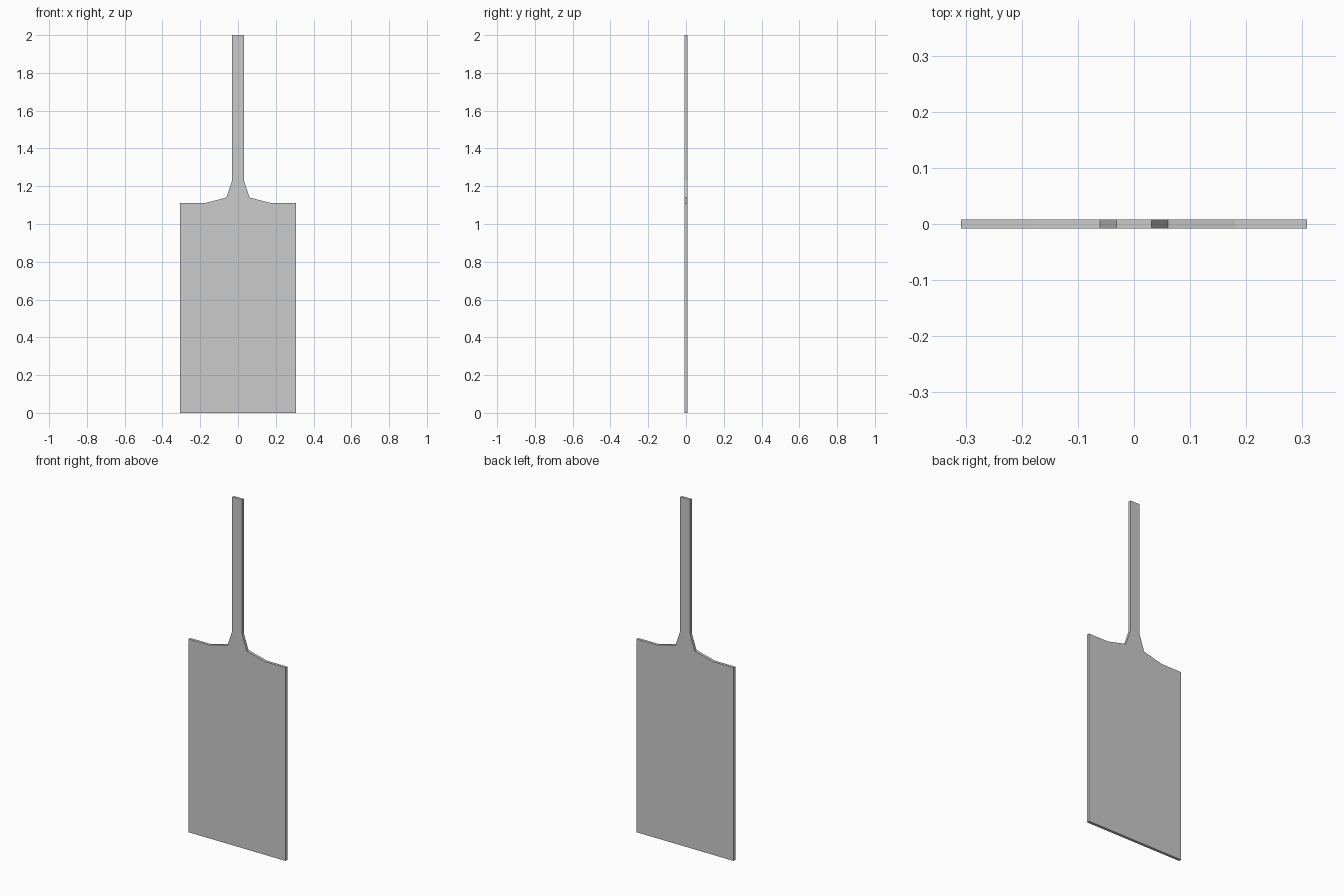
import bpy, bmesh

if "Cube" in bpy.data.objects:
    bpy.data.objects.remove(bpy.data.objects["Cube"])

HALF_T = 0.008

# Right half of the outline, bottom to top (x, z)
half = [(0.308, 0), (0.308, 1.11), (0.18, 1.11), (0.061, 1.14), (0.031, 1.23), (0.031, 2.0)]
outline = half + [(-x, z) for x, z in reversed(half)]

# Flat paddle: blade, flared neck and handle in one slab
bm = bmesh.new()
face = bm.faces.new([bm.verts.new((x, -HALF_T, z)) for x, z in outline])
ext = bmesh.ops.extrude_face_region(bm, geom=[face])
verts = [g for g in ext["geom"] if isinstance(g, bmesh.types.BMVert)]
bmesh.ops.translate(bm, verts=verts, vec=(0, 2 * HALF_T, 0))
bmesh.ops.recalc_face_normals(bm, faces=bm.faces)

mesh = bpy.data.meshes.new("paddle")
bm.to_mesh(mesh)
bm.free()
bpy.context.collection.objects.link(bpy.data.objects.new("paddle", mesh))
